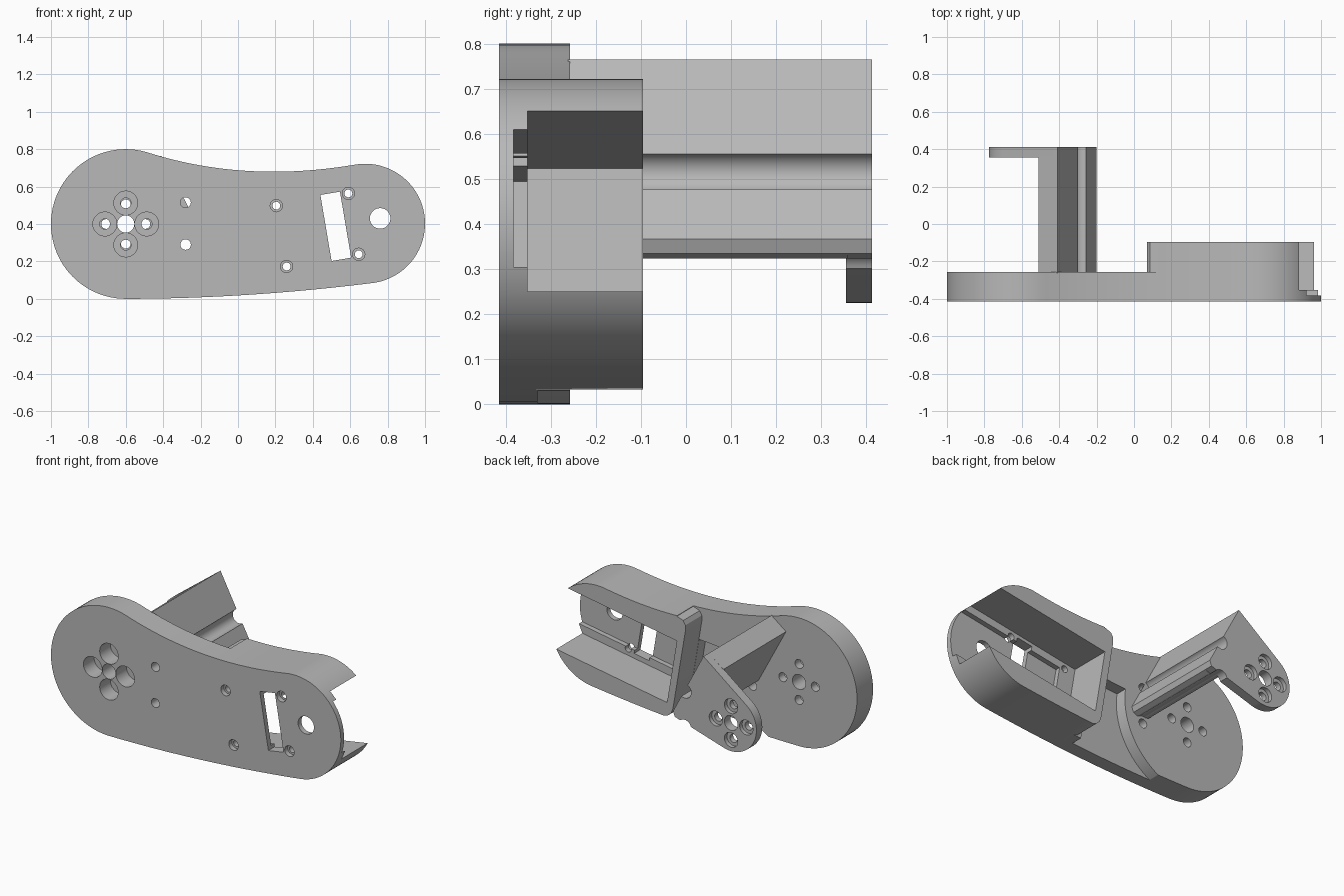
import bpy, bmesh, math
from math import cos, sin, radians

cube = bpy.data.objects.get("Cube")
if cube:
    bpy.data.objects.remove(cube, do_unlink=True)

grey = bpy.data.materials.new("plain grey")
grey.use_nodes = True
grey.diffuse_color = (0.48, 0.48, 0.48, 1)
grey.node_tree.nodes["Principled BSDF"].inputs["Base Color"].default_value = (0.48, 0.48, 0.48, 1)

FRONT, BACK, RIM, END = -0.415, -0.257, -0.095, 0.413   # depth levels
HUB = (-0.6, 0.4)
TIP = (0.68, 0.402)
TILT = radians(9.6)


def arc(c, r, a0, a1, n):
    return [(c[0] + r * cos(radians(a0 + (a1 - a0) * i / n)),
             c[1] + r * sin(radians(a0 + (a1 - a0) * i / n))) for i in range(n + 1)]


def bend(p, q, r, n=24):
    """Interior points of a quadratic curve."""
    out = []
    for i in range(1, n):
        t = i / n
        out.append(tuple((1 - t) ** 2 * p[k] + 2 * t * (1 - t) * q[k] + t * t * r[k] for k in (0, 1)))
    return out


def tilted(points):
    """Turn pocket coordinates into model x, z."""
    return [(u * cos(TILT) - v * sin(TILT), u * sin(TILT) + v * cos(TILT)) for u, v in points]


def box(u0, u1, v0, v1):
    return tilted([(u0, v0), (u1, v0), (u1, v1), (u0, v1)])


def prism(name, points, y0, y1):
    """Extrude an x, z profile along y."""
    bm = bmesh.new()
    face = bm.faces.new([bm.verts.new((x, y0, z)) for x, z in points])
    new = bmesh.ops.extrude_face_region(bm, geom=[face])["geom"]
    bmesh.ops.translate(bm, vec=(0, y1 - y0, 0),
                        verts=[g for g in new if isinstance(g, bmesh.types.BMVert)])
    bmesh.ops.recalc_face_normals(bm, faces=bm.faces)
    mesh = bpy.data.meshes.new(name)
    bm.to_mesh(mesh)
    bm.free()
    ob = bpy.data.objects.new(name, mesh)
    bpy.context.collection.objects.link(ob)
    mesh.materials.append(grey)
    return ob


def cut(ob, points, y0, y1):
    """Subtract a prism and bake the result."""
    tool = prism("cutter", points, y0, y1)
    tool.hide_render = True
    mod = ob.modifiers.new("cut", "BOOLEAN")
    mod.operation, mod.solver, mod.object = "DIFFERENCE", "EXACT", tool
    baked = bpy.data.meshes.new_from_object(ob.evaluated_get(bpy.context.evaluated_depsgraph_get()))
    ob.modifiers.clear()
    ob.data = baked
    bpy.data.objects.remove(tool, do_unlink=True)


def hole(ob, c, r, y0, y1, n=28):
    cut(ob, arc(c, r, 0, 360 - 360 / n, n - 1), y0, y1)


def ring(c, r):
    return [(c[0] + r * cos(a), c[1] + r * sin(a)) for a in (0, math.pi / 2, math.pi, -math.pi / 2)]


# Body outline: two rounded ends joined by gentle curves
left = arc(HUB, 0.4, 72, 270, 56)
right = arc(TIP, 0.32, -83, 100, 48)
outline = (left + bend(left[-1], (0.04, 0), right[0])
           + right + bend(right[-1], (0.04, 0.618), left[0]))
body = prism("arm_body", outline, FRONT, RIM)

# Lower the left half to plate thickness, leaving a round-cornered housing
cut(body, tilted([(0.17, 0.07), (0.176, 0.035), (0.195, 0.01), (0.23, -0.008), (0.23, -1), (-2, -1),
                  (-2, 2), (0.24, 2), (0.24, 0.646), (0.195, 0.638), (0.176, 0.615), (0.17, 0.585)]),
    BACK, 0.5)

# Shallow step beside the round hub pad
cut(body, arc(HUB, 0.45, 8, -85, 30) + tilted([(-0.3, -0.3), (0.169, -0.3), (0.169, 0.46)]),
    -0.33, -0.2)

# Housing pocket, open at the tip, with a deeper channel and a slot
cut(body, box(0.215, 1.6, 0.086, 0.494), -0.352, 0.3)
cut(body, box(0.32, 1.6, 0.136, 0.447), -0.383, -0.3)
cut(body, box(0.527, 0.633, 0.116, 0.474), -0.6, -0.3)
hole(body, (0.76, 0.43), 0.055, -0.6, -0.2)

# Countersunk corner screws
for c in tilted([(u, v) for u in (0.285, 0.676) for v in (0.127, 0.457)]):
    hole(body, c, 0.021, -0.6, -0.2, 20)
    hole(body, c, 0.033, -0.6, FRONT + 0.03, 20)

# Hub holes with deep counterbores in the front
hole(body, HUB, 0.046, -0.6, 0)
for c in ring(HUB, 0.112):
    hole(body, c, 0.028, -0.6, 0, 20)
    hole(body, c, 0.064, -0.6, -0.31)

# Holes for the bracket screws
screws = [(-0.28, 0.515), (-0.28, 0.29)]
for c in screws:
    hole(body, c, 0.028, -0.6, 0, 20)

# Bracket post rising from the back of the plate
heel = [(-0.24, 0.323), (-0.212, 0.335), (-0.2, 0.367)]
post = prism("bracket_post", [(-0.41, 0.765), (-0.51, 0.69), (-0.32, 0.335)] + heel, BACK - 0.005, 0.36)

# Flange: rounded tab in line with the hub, widening into the post
flange = prism("bracket_flange", arc(HUB, 0.175, 127, 286, 36) + heel[1:] + [(-0.41, 0.765)], 0.355, END)
for part in (post, flange):
    for c in screws:
        hole(part, c, 0.045, BACK, 0.6)
hole(flange, HUB, 0.046, 0.2, 0.6)
for c in ring(HUB, 0.105):
    hole(flange, c, 0.026, 0.2, 0.6, 20)
    hole(flange, c, 0.046, END - 0.025, 0.6)

# Smooth the curved sides, keep corners crisp
for ob in (body, post, flange):
    bpy.ops.object.select_all(action="DESELECT")
    ob.select_set(True)
    bpy.context.view_layer.objects.active = ob
    bpy.ops.object.shade_smooth_by_angle(angle=radians(25))
